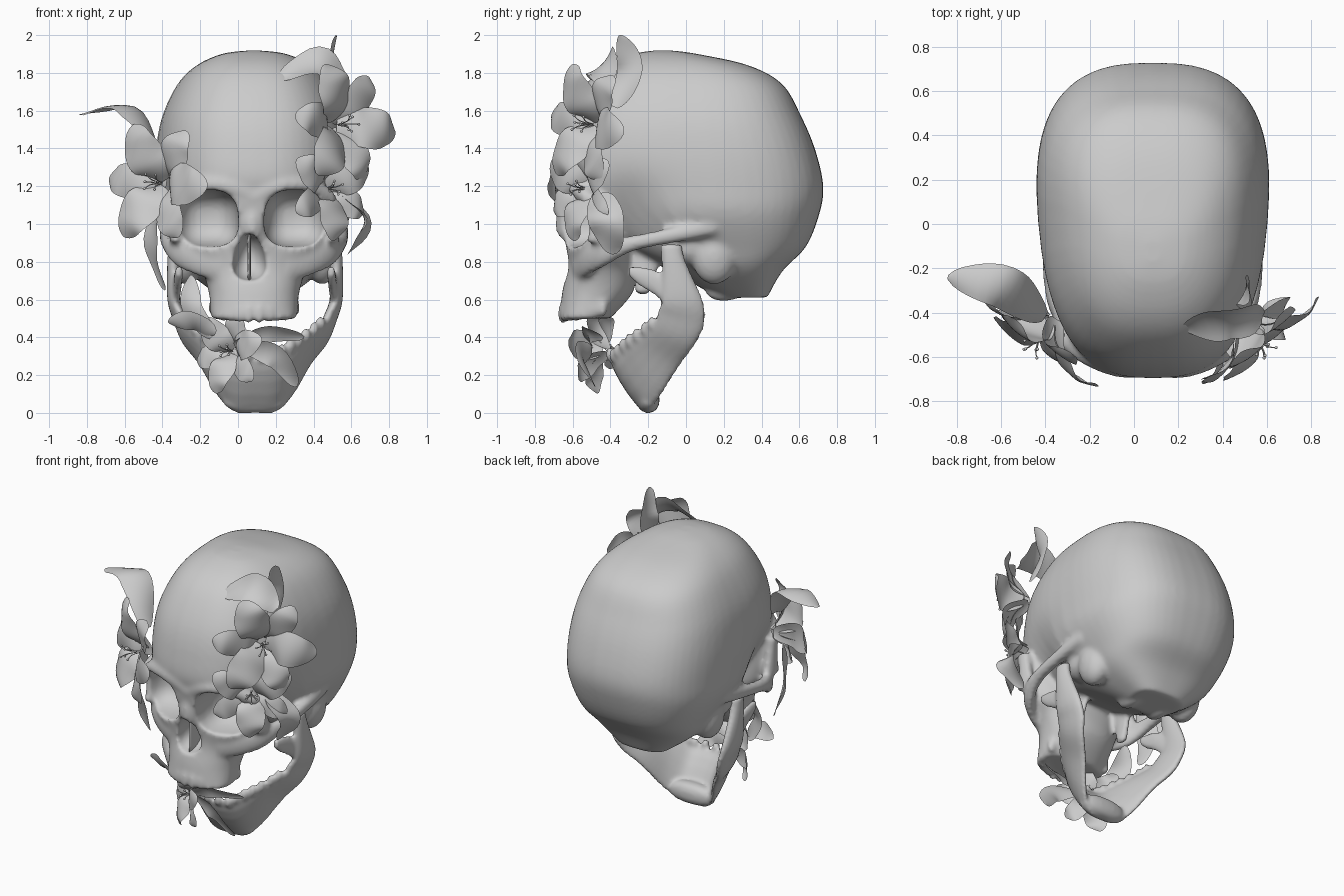
import bpy, bmesh, math
from mathutils import Vector as V

if "Cube" in bpy.data.objects:
    bpy.data.objects.remove(bpy.data.objects["Cube"])

CX = 0.085  # skull midline


def catmull(rows, n):
    p = [rows[0]] + list(rows) + [rows[-1]]
    out = []
    for i in range(1, len(p) - 2):
        for k in range(n):
            t = k / n
            out.append([0.5 * (2*b + (c-a)*t + (2*a-5*b+4*c-d)*t*t + (3*b-a-3*c+d)*t**3)
                        for a, b, c, d in zip(*p[i-1:i+3])])
    return out + [list(rows[-1])]


def power(v, p):
    return math.copysign(abs(v) ** (2/p), v)


def loft(bm, rings):
    vs = [[bm.verts.new(q) for q in r] for r in rings]
    n = len(vs[0])
    for a, b in zip(vs, vs[1:]):
        for i in range(n):
            bm.faces.new((a[i], a[(i+1) % n], b[(i+1) % n], b[i]))
    bm.faces.new(vs[0][::-1])
    bm.faces.new(vs[-1])


def stack(bm, rows, p, taper=0.0, dent=0.0):
    # horizontal superelliptic sections: z, front y, back y, half width
    rings = []
    for z, f, b, w in catmull(rows, 5):
        ring = []
        for i in range(56):
            t = power(math.sin(math.tau*i/56), p)
            x = power(math.cos(math.tau*i/56), p) * w * (1 + taper*t)
            y = (f+b)/2 + (b-f)/2*t
            x *= 1 - dent * math.exp(-((y+0.33)/0.2)**2 - ((z-1.02)/0.2)**2)  # temple hollow
            ring.append((x, y, z))
        rings.append(ring)
    loft(bm, rings)


def strip(bm, rows, thick, s=1, tilt=0, seg=14):
    # oval bar: centre xyz, height, optional forward tilt of the height axis
    st = catmull([(*r, tilt)[:5] for r in rows], 5)
    mid = [V(r[:3]) for r in st]
    rings = []
    for i, r in enumerate(st):
        a = math.radians(r[4])
        h = V((0, -math.sin(a), math.cos(a))) * r[3] / 2
        tan = mid[min(i+1, len(mid)-1)] - mid[max(i-1, 0)]
        side = tan.cross(h).normalized() * thick / 2
        ring = [mid[i] + h*math.cos(math.tau*k/seg) + side*math.sin(math.tau*k/seg) for k in range(seg)]
        rings.append([(q.x*s, q.y, q.z) for q in ring])
    loft(bm, rings)


def blob(bm, c, r, p=2.0, taper=0.0):
    rings = []
    for i in range(1, 16):
        z, m = power(math.cos(math.pi*i/16), p), power(math.sin(math.pi*i/16), p)
        rings.append([(c[0] + r[0]*m*power(math.cos(math.tau*k/24), p)*(1-taper*z),
                       c[1] + r[1]*m*power(math.sin(math.tau*k/24), p), c[2] + r[2]*z) for k in range(24)])
    loft(bm, rings)


def sheet(bm, pts, side, width, cup, seed=0.0):
    # petal or leaf surface along a path
    path = [V(q) for q in catmull([tuple(q) for q in pts], 7)]
    N, M, rows = len(path) - 1, 8, []
    for i, q in enumerate(path):
        t = i / N
        tan = (path[min(i+1, N)] - path[max(i-1, 0)]).normalized()
        sd = (side - tan*tan.dot(side)).normalized()
        nor = tan.cross(sd)
        w = width/2 * math.sin(math.pi*(0.06+0.925*t)) ** 0.75
        rows.append([bm.verts.new(q + sd*u*w + nor*w*(cup*u*u + 0.13*u*math.sin(11*t+seed)))
                     for u in [2*k/M - 1 for k in range(M+1)]])
    for a, b in zip(rows, rows[1:]):
        for k in range(M):
            bm.faces.new((a[k], a[k+1], b[k+1], b[k]))


def finish(bm, name, dx=0.0, recalc=True):
    if recalc:
        bmesh.ops.recalc_face_normals(bm, faces=bm.faces)
    bmesh.ops.translate(bm, verts=bm.verts, vec=(dx, 0, 0))
    me = bpy.data.meshes.new(name)
    bm.to_mesh(me)
    bm.free()
    me.shade_smooth()
    ob = bpy.data.objects.new(name, me)
    bpy.context.collection.objects.link(ob)
    return ob


def fuse(ob, voxel, cutter=None):
    # melt overlapping solids into one smooth bone
    def remesh():
        m = ob.modifiers.new("fuse", 'REMESH')
        m.mode, m.voxel_size = 'VOXEL', voxel
    remesh()
    if cutter:
        m = ob.modifiers.new("cut", 'BOOLEAN')
        m.operation, m.object = 'DIFFERENCE', cutter
        remesh()
    m = ob.modifiers.new("soften", 'SMOOTH')
    m.factor, m.iterations = 0.5, 5
    me = bpy.data.meshes.new_from_object(ob.evaluated_get(bpy.context.evaluated_depsgraph_get()))
    ob.modifiers.clear()
    ob.data = me
    me.shade_smooth()
    if cutter:
        bpy.data.objects.remove(cutter)


# skull: braincase and face block
bm = bmesh.new()
stack(bm, [(1.918, -0.17, -0.07, 0.04), (1.9, -0.28, 0.06, 0.17), (1.84, -0.42, 0.33, 0.3),
           (1.74, -0.53, 0.51, 0.4), (1.57, -0.63, 0.61, 0.48), (1.39, -0.68, 0.685, 0.513),
           (1.2, -0.69, 0.727, 0.518), (1.05, -0.6, 0.705, 0.505), (0.88, -0.34, 0.635, 0.43),
           (0.75, -0.08, 0.51, 0.35), (0.61, 0.17, 0.43, 0.17)], 2.65, 0.09, 0.2)
stack(bm, [(1.24, -0.68, -0.3, 0.36), (1.12, -0.685, -0.3, 0.39), (0.87, -0.635, -0.28, 0.355),
           (0.76, -0.63, -0.27, 0.28), (0.64, -0.655, -0.28, 0.24), (0.5, -0.67, -0.4, 0.225)], 2.2)
blob(bm, (-0.01, -0.64, 1.0), (0.055, 0.05, 0.12))
for s in (1, -1):
    # brow ridge, outer eye rim, cheek arch, inner jaw wing
    strip(bm, [(0, -0.64, 1.14, 0.1), (0.14, -0.645, 1.205, 0.1), (0.29, -0.59, 1.2, 0.1),
               (0.405, -0.5, 1.13, 0.1)], 0.1, s)
    strip(bm, [(0.405, -0.48, 1.15, 0.1), (0.41, -0.46, 1.03, 0.1), (0.415, -0.45, 0.9, 0.16)], 0.07, s, 90)
    strip(bm, [(0.17, -0.57, 0.79, 0.2), (0.31, -0.51, 0.82, 0.18), (0.41, -0.42, 0.855, 0.15),
               (0.455, -0.27, 0.9, 0.085), (0.465, 0, 0.955, 0.09), (0.455, 0.16, 0.99, 0.1)], 0.075, s)
    strip(bm, [(0.16, -0.2, 0.9, 0.2), (0.18, -0.23, 0.63, 0.08)], 0.05, s, 90)
    # bumps under the skull base
    blob(bm, (0.36*s, 0.15, 0.83), (0.09, 0.12, 0.15))
    blob(bm, (0.33*s, 0.03, 0.88), (0.1, 0.14, 0.1))
    blob(bm, (0.11*s, 0.2, 0.65), (0.05, 0.1, 0.06))
    # upper teeth
    for k in range(7):
        a = 0.13 + k * 0.24
        y = -0.44 - 0.215 * math.cos(a)
        blob(bm, (0.215*s*math.sin(a), y, 0.525 + 0.15*(y+0.66)), (0.027, 0.027, 0.055))
skull = finish(bm, "skull", CX)

# eye sockets and nose opening
bm = bmesh.new()
for s in (1, -1):
    blob(bm, (0.232*s, -0.65, 1.03), (0.165, 0.27, 0.152), 2.7, 0.05)
blob(bm, (-0.01, -0.66, 0.825), (0.085, 0.18, 0.125), 2.2, 0.35)
cutter = finish(bm, "opening_cutter", CX - 0.015)
cutter.hide_render = True
fuse(skull, 0.014, cutter)

# nasal septum
bm = bmesh.new()
strip(bm, [(0, -0.53, 0.95, 0.16), (0, -0.53, 0.7, 0.18)], 0.02, 1, 90)
finish(bm, "nasal_septum", CX - 0.025)

# lower jaw, swung open
bm = bmesh.new()
half = [(0.11, -0.283, 0.155, 0.36, 33), (0.195, -0.23, 0.225, 0.33, 37), (0.28, -0.145, 0.33, 0.28, 55),
        (0.36, -0.065, 0.415, 0.255, 64), (0.4, -0.025, 0.505, 0.26, 74), (0.43, -0.02, 0.605, 0.22, 87),
        (0.43, -0.065, 0.8, 0.13, 90), (0.42, -0.08, 0.89, 0.12, 90)]
strip(bm, [(-r[0], *r[1:]) for r in half[::-1]] + [(0, -0.3, 0.15, 0.36, 33)] + half, 0.07)
blob(bm, (0, -0.2, 0.07), (0.17, 0.06, 0.07), 2.3)
for s in (1, -1):
    # front prong of the jaw branch, then lower teeth
    strip(bm, [(0.42, -0.07, 0.62, 0.17), (0.41, -0.165, 0.69, 0.14), (0.405, -0.25, 0.725, 0.1),
               (0.4, -0.3, 0.75, 0.06)], 0.045, s)
    for x, y, z, h, tilt in catmull(half[:4], 2):
        a = math.radians(tilt)
        blob(bm, (x*s*0.96, y - h/2*math.sin(a), z + h/2*math.cos(a)), (0.026, 0.026, 0.04))
    blob(bm, (0.04*s, -0.4, 0.31), (0.026, 0.026, 0.04))
fuse(finish(bm, "lower_jaw", CX + 0.005), 0.013)


# lilies: six petals and stamens, facing a compass angle
def lily(name, c, facing, L, rot):
    bm = bmesh.new()
    f = math.radians(facing)
    c, n = V(c), V((math.cos(f), math.sin(f), 0.07)).normalized()
    e1 = V((0, 0, 1)).cross(n).normalized()
    e2 = n.cross(e1)
    for k in range(6):
        a, outer = math.radians(rot + 60*k), k % 2
        d = e1*math.cos(a) + e2*math.sin(a)
        b = c - n * 0.03 * outer
        at = lambda r, h: b + d*r*L + n*h*L
        sheet(bm, [at(0.06, -0.3), at(0.3, -0.02), at(0.7, 0.1), at(1 - 0.06*outer, 0)],
              n.cross(d), L*(0.66 - 0.12*outer), -0.15, k*1.7)
        strip(bm, [(*at(r, h), 0.006) for r, h in ((0.01, -0.1), (0.05, 0.08), (0.13, 0.17))], 0.006, 1, 0, 6)
        blob(bm, at(0.13, 0.17), (0.007, 0.007, 0.007))
    finish(bm, name, 0, False)


lily("left_lily", (-0.44, -0.53, 1.22), -126, 0.345, -3)
lily("right_upper_lily", (0.57, -0.54, 1.53), -51, 0.34, -8)
lily("right_lower_lily", (0.5, -0.57, 1.19), -51, 0.28, 28)
lily("mouth_lily", (-0.06, -0.49, 0.33), -126, 0.235, 15)


# loose leaves: start, middle, tip, compass angle and lift of the blade, width
def leaf(name, a, b, c, angle, lift, width):
    bm = bmesh.new()
    r = math.radians(angle)
    sheet(bm, (a, b, c), V((math.cos(r), math.sin(r), lift)), width, 0.2)
    finish(bm, name, 0, False)


leaf("left_top_leaf", (-0.4, -0.42, 1.36), (-0.58, -0.29, 1.62), (-0.84, -0.24, 1.58), 66, 0.1, 0.2)
leaf("left_lower_leaf", (-0.42, -0.45, 1.12), (-0.45, -0.41, 0.88), (-0.385, -0.4, 0.65), -66, 0, 0.14)
leaf("right_arched_leaf", (0.58, -0.42, 1.74), (0.43, -0.44, 1.85), (0.22, -0.47, 1.77), -76, -1, 0.2)
leaf("right_upright_petal", (0.53, -0.38, 1.62), (0.5, -0.3, 1.82), (0.52, -0.35, 2.0), 75, 0, 0.14)
leaf("right_drooping_leaf", (0.54, -0.46, 1.16), (0.67, -0.42, 1.02), (0.58, -0.38, 0.84), 79, 0, 0.19)
leaf("mouth_right_leaf", (-0.02, -0.5, 0.36), (0.16, -0.52, 0.42), (0.35, -0.44, 0.4), -90, 1.6, 0.1)
leaf("mouth_lower_leaf", (0.02, -0.5, 0.35), (0.2, -0.55, 0.3), (0.31, -0.48, 0.14), -40, 1, 0.13)
leaf("mouth_left_leaf", (-0.14, -0.48, 0.4), (-0.25, -0.44, 0.56), (-0.25, -0.38, 0.73), -32, 0, 0.13)
leaf("mouth_back_leaf", (-0.12, -0.5, 0.42), (-0.24, -0.48, 0.48), (-0.37, -0.42, 0.48), -90, 1.6, 0.12)
